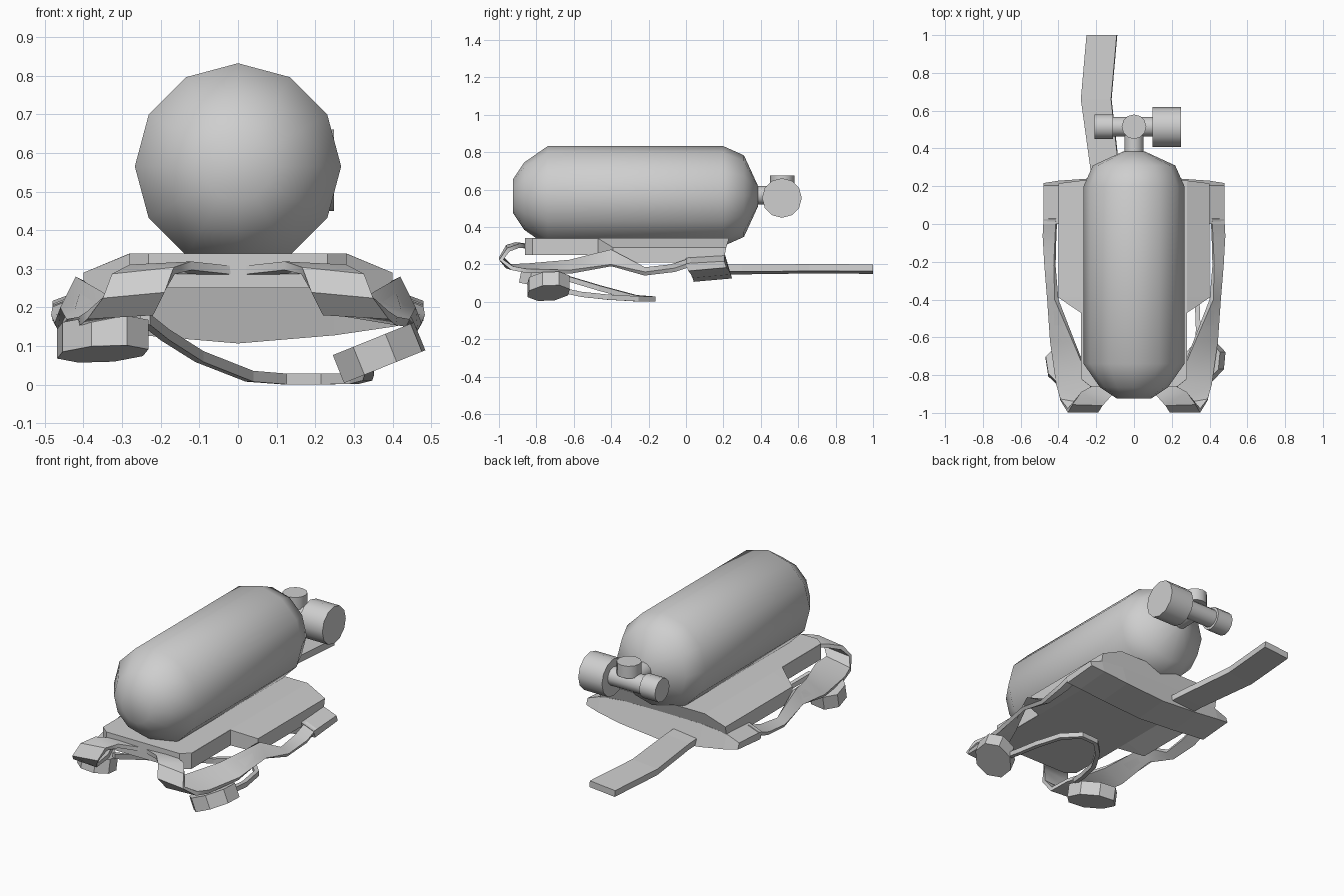
import bpy, bmesh, math
from mathutils import Vector, Matrix

if "Cube" in bpy.data.objects:
    bpy.data.objects.remove(bpy.data.objects["Cube"])

grey = bpy.data.materials.new("plain_grey")
grey.use_nodes = True
grey.diffuse_color = (0.62, 0.62, 0.62, 1)
grey.node_tree.nodes["Principled BSDF"].inputs["Base Color"].default_value = (0.62, 0.62, 0.62, 1)


def finish(bm, name, smooth=None, mirror=False):
    bmesh.ops.recalc_face_normals(bm, faces=bm.faces)
    mesh = bpy.data.meshes.new(name)
    bm.to_mesh(mesh)
    bm.free()
    mesh.materials.append(grey)
    ob = bpy.data.objects.new(name, mesh)
    bpy.context.collection.objects.link(ob)
    if mirror:
        ob.modifiers.new("mirror", 'MIRROR')
    if smooth:
        bpy.ops.object.select_all(action='DESELECT')
        ob.select_set(True)
        bpy.context.view_layer.objects.active = ob
        bpy.ops.object.shade_smooth_by_angle(angle=math.radians(smooth))
    return ob


def loft(name, rings, smooth=None, mirror=False):
    """Skin a row of equal rings and cap both ends."""
    bm = bmesh.new()
    rows = [[bm.verts.new(p) for p in ring] for ring in rings]
    n = len(rows[0])
    for a, b in zip(rows, rows[1:]):
        for i in range(n):
            j = (i + 1) % n
            bm.faces.new((a[i], a[j], b[j], b[i]))
    bm.faces.new(rows[0])
    bm.faces.new(rows[-1])
    return finish(bm, name, smooth, mirror)


def ribbon(name, pairs, thick, smooth=None, mirror=False):
    """Webbing of even thickness between two edge lines."""
    pairs = [(Vector(a), Vector(b)) for a, b in pairs]
    mids = [(a + b) / 2 for a, b in pairs]
    rings = []
    for i, (a, b) in enumerate(pairs):
        along = mids[min(i + 1, len(mids) - 1)] - mids[max(i - 1, 0)]
        off = (b - a).cross(along).normalized() * thick / 2
        rings.append([a + off, b + off, b - off, a - off])
    return loft(name, rings, smooth, mirror)


def cylinder(name, centre, radius, depth, axis, sides=12, smooth=40, tilt=None):
    turn = {'X': Matrix.Rotation(math.pi / 2, 4, 'Y'),
            'Y': Matrix.Rotation(math.pi / 2, 4, 'X'), 'Z': Matrix()}[axis]
    bm = bmesh.new()
    bmesh.ops.create_cone(bm, cap_ends=True, segments=sides, radius1=radius, radius2=radius,
                          depth=depth, matrix=Matrix.Translation(centre) @ (tilt or Matrix()) @ turn)
    return finish(bm, name, smooth)


def buckle(name, centre, long, short, heading, lean, axis):
    """Oval octagonal puck, long side along the heading, leaning about an axis."""
    shape = (Matrix.Rotation(math.radians(lean), 4, axis) @ Matrix.Rotation(math.radians(heading), 4, 'Z')
             @ Matrix.Diagonal((long, short, 1, 1)) @ Matrix.Rotation(math.pi / 8, 4, 'Z'))
    cylinder(name, centre, 1, 0.078, 'Z', 8, None, shape)


# Air tank, turned around the y axis
profile = [(-0.925, 0.09), (-0.865, 0.18), (-0.74, 0.267), (0.2, 0.267), (0.31, 0.218), (0.385, 0.055)]
loft("tank", [[(r * math.sin(i * math.pi / 6), y, 0.565 + r * math.cos(i * math.pi / 6))
               for i in range(12)] for y, r in profile], 50)

# Valve
cylinder("valve_neck", (0, 0.43, 0.57), 0.05, 0.16, 'Y')
cylinder("valve_stem", (0, 0.515, 0.64), 0.065, 0.07, 'Z')
cylinder("valve_tube", (-0.01, 0.515, 0.565), 0.052, 0.24, 'X')
cylinder("valve_knob", (-0.16, 0.515, 0.565), 0.066, 0.1, 'X')
cylinder("regulator", (0.174, 0.513, 0.555), 0.106, 0.15, 'X')

# Back plate: y, inner half width, outer half width, shoulder height, outer bottom, top overhang
plate = []
for y, wi, wo, zs, zb, lean in [(-0.86, 0.23, 0.231, 0.339, 0.251, 0), (-0.82, 0.28, 0.281, 0.339, 0.251, 0),
                                (-0.47, 0.28, 0.281, 0.339, 0.251, 0), (-0.39, 0.28, 0.4, 0.29, 0.21, 0),
                                (0.2, 0.28, 0.4, 0.29, 0.21, 0.03)]:
    half = [(wi, y + lean, 0.34), (wo, y + lean / 2, zs), (wo, y, zb), (wi, y, 0.25)]
    plate.append(half + [(-x, v, z) for x, v, z in reversed(half)])
loft("back_plate", plate)

# Waist belt: a padded bar, thick in the middle, thin at the ends
belt = []
for x, top, bottom in [(0, 0.252, 0.107), (0.25, 0.25, 0.128), (0.4, 0.235, 0.15), (0.48, 0.205, 0.165)]:
    low = 0.04 * (top - bottom) / 0.14
    belt.append([(x, 0, top), (x, 0.205, top + 0.012), (x, 0.205 + low, bottom + 0.018), (x, low, bottom)])
flip = [[(-x, y, z) for x, y, z in ring] for ring in reversed(belt[1:])]
loft("waist_belt", flip + belt)

# Loose belt tail
ribbon("belt_tail", [((-0.22, 0.12, 0.165), (-0.07, 0.12, 0.18)), ((-0.23, 0.3, 0.165), (-0.08, 0.3, 0.18)),
                     ((-0.28, 0.66, 0.17), (-0.12, 0.66, 0.183)), ((-0.25, 1, 0.168), (-0.09, 1, 0.182))], 0.037)

# Shoulder straps, wrapping over the front end and twisting back to the belt
ribbon("shoulder_strap", [
    ((0.0, -0.85, 0.295), (0.17, -0.83, 0.298)), ((0.12, -0.91, 0.308), (0.28, -0.89, 0.3)),
    ((0.165, -0.955, 0.295), (0.325, -0.95, 0.278)),
    ((0.19, -0.988, 0.24), (0.35, -0.988, 0.225)), ((0.22, -0.96, 0.19), (0.39, -0.93, 0.18)),
    ((0.23, -0.84, 0.195), (0.41, -0.85, 0.165)), ((0.32, -0.62, 0.215), (0.44, -0.62, 0.16)),
    ((0.41, -0.4, 0.275), (0.45, -0.4, 0.195)), ((0.42, -0.22, 0.175), (0.47, -0.22, 0.15)),
    ((0.415, -0.08, 0.19), (0.48, -0.06, 0.17)), ((0.41, 0.03, 0.225), (0.475, 0.03, 0.2))],
    0.022, 40, True)

# Strap buckles
buckle("right_buckle", (-0.35, -0.77, 0.118), 0.138, 0.102, 135, -11, 'X')
buckle("left_buckle", (0.365, -0.735, 0.083), 0.13, 0.105, 45, -22, 'Y')

# Hanging chest strap between the buckles
path = [(-0.24, -0.78, 0.17), (-0.19, -0.65, 0.13), (-0.1, -0.46, 0.073), (0.03, -0.27, 0.022),
        (0.12, -0.18, 0.015), (0.22, -0.175, 0.015), (0.3, -0.26, 0.016), (0.335, -0.42, 0.025),
        (0.34, -0.56, 0.04), (0.33, -0.7, 0.07)]
ribbon("chest_strap", [((x, y, z - 0.014), (x, y, z + 0.014)) for x, y, z in path], 0.025)
